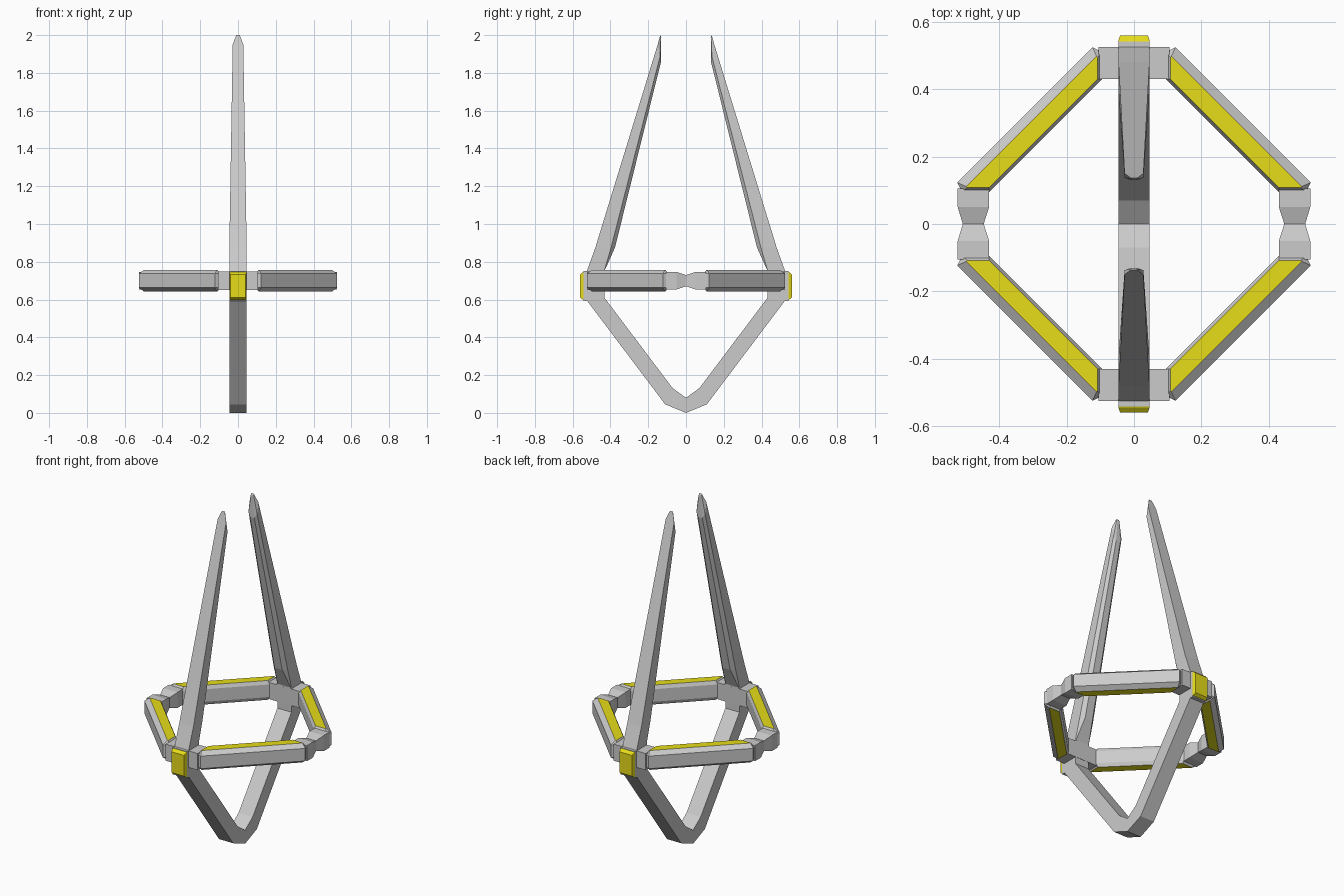
import bpy, bmesh

cube = bpy.data.objects.get("Cube")
if cube:
    bpy.data.objects.remove(cube)


def material(name, color):
    m = bpy.data.materials.new(name)
    m.use_nodes = True
    m.diffuse_color = color
    m.node_tree.nodes["Principled BSDF"].inputs["Base Color"].default_value = color
    return m


GREY = material("light grey metal", (0.6, 0.6, 0.6, 1))
YELLOW = material("yellow", (0.8, 0.72, 0.01, 1))


def loft(name, rings, mats, sx=1, sy=1, yellow_caps=False):
    """Skin a list of equal-length point rings and close both ends."""
    bm = bmesh.new()
    loops = [[bm.verts.new((x * sx, y * sy, z)) for x, y, z in r] for r in rings]
    for a, b in zip(loops, loops[1:]):
        for i in range(len(a)):
            j = (i + 1) % len(a)
            bm.faces.new((a[i], a[j], b[j], b[i]))
    for end in (loops[0], loops[-1]):
        cap = bm.faces.new(end)
        cap.material_index = 1 if yellow_caps else 0
    bmesh.ops.recalc_face_normals(bm, faces=bm.faces[:])
    mesh = bpy.data.meshes.new(name)
    bm.to_mesh(mesh)
    bm.free()
    for m in mats:
        mesh.materials.append(m)
    ob = bpy.data.objects.new(name, mesh)
    bpy.context.scene.collection.objects.link(ob)
    return ob


W = 0.046        # half width of the upright frame
MID = 0.70       # height of the ring


# Lower V frame: outer and inner edge pairs, mirrored about the middle
half = [((0.525, 0.75), (0.43, 0.76)), ((0.525, 0.595), (0.432, 0.61)),
        ((0.11, 0.045), (0.07, 0.13))]
path = half + [((0, 0), (0, 0.08))]
path += [((-o[0], o[1]), (-i[0], i[1])) for o, i in reversed(half)]
loft("lower_frame", [[(-W, *o), (W, *o), (W, *i), (-W, *i)] for o, i in path], [GREY])


def blade_ring(outer, inner, w, inner_w, depth):
    """Six-sided blade section with its inner edges chamfered."""
    (yo, zo), (yi, zi) = outer, inner
    ym, zm = yi + (yo - yi) * depth, zi + (zo - zi) * depth
    right = [(w, yo, zo), (w, ym, zm), (inner_w, yi, zi)]
    return right + [(-x, y, z) for x, y, z in reversed(right)]


blade = [blade_ring((0.525, 0.75), (0.43, 0.755), W, 0.044, 0.02),
         blade_ring((0.48, 0.875), (0.376, 0.875), W, 0.025, 0.2),
         blade_ring((0.15, 1.95), (0.132, 1.86), 0.028, 0.014, 0.3),
         blade_ring((0.136, 2.0), (0.131, 1.99), 0.009, 0.005, 0.3)]


def box_ring(y, w, z0, z1):
    return [(-w, y, z0), (w, y, z0), (w, y, z1), (-w, y, z1)]


def link_ring(y, x0, x1, h):
    return [(x0, y, MID - h), (x1, y, MID - h), (x1, y, MID + h), (x0, y, MID + h)]


# Blades, badge blocks and straight connectors, front and back
for label, s in (("front", -1), ("back", 1)):
    loft(label + "_blade", blade, [GREY], sy=s)
    loft(label + "_badge_base", [box_ring(0.52, W, 0.592, 0.75),
                                 box_ring(0.542, W, 0.592, 0.75)], [GREY], sy=s)
    loft(label + "_badge", [box_ring(0.54, W, 0.598, 0.748),
                            box_ring(0.546, W, 0.6, 0.745),
                            box_ring(0.56, 0.041, 0.61, 0.733)], [YELLOW], sy=s)
    loft(label + "_connector", [[(x, 0.43, 0.65), (x, 0.525, 0.65),
                                 (x, 0.525, 0.748), (x, 0.43, 0.748)]
                                for x in (-0.105, 0.105)], [GREY], sy=s)

# Waisted connectors on the sides
waist = [(0.105, 0.43, 0.523, 0.046), (0.05, 0.43, 0.523, 0.046),
         (0, 0.446, 0.508, 0.03)]
waist += [(-y, a, b, h) for y, a, b, h in reversed(waist[:2])]
for label, s in (("left", 1), ("right", -1)):
    loft(label + "_connector", [link_ring(*p) for p in waist], [GREY], sx=s)


def bar_outline(points, z):
    """Outline of a diagonal bar, mirrored across its own middle."""
    return [(x, y, z) for x, y in points] + [(y, x, z) for x, y in reversed(points)]


# Four diagonal bars with yellow top and bottom faces
panel = [(0.43, 0.108), (0.495, 0.108), (0.498, 0.111)]
body = [(0.43, 0.095), (0.511, 0.095), (0.524, 0.123)]
rings = [bar_outline(p, MID + h) for p, h in
         ((panel, -0.057), (body, -0.037), (body, 0.037), (panel, 0.057))]
for fb, sy in (("front", -1), ("back", 1)):
    for lr, sx in (("left", 1), ("right", -1)):
        loft(f"{fb}_{lr}_bar", rings, [GREY, YELLOW], sx, sy, yellow_caps=True)
